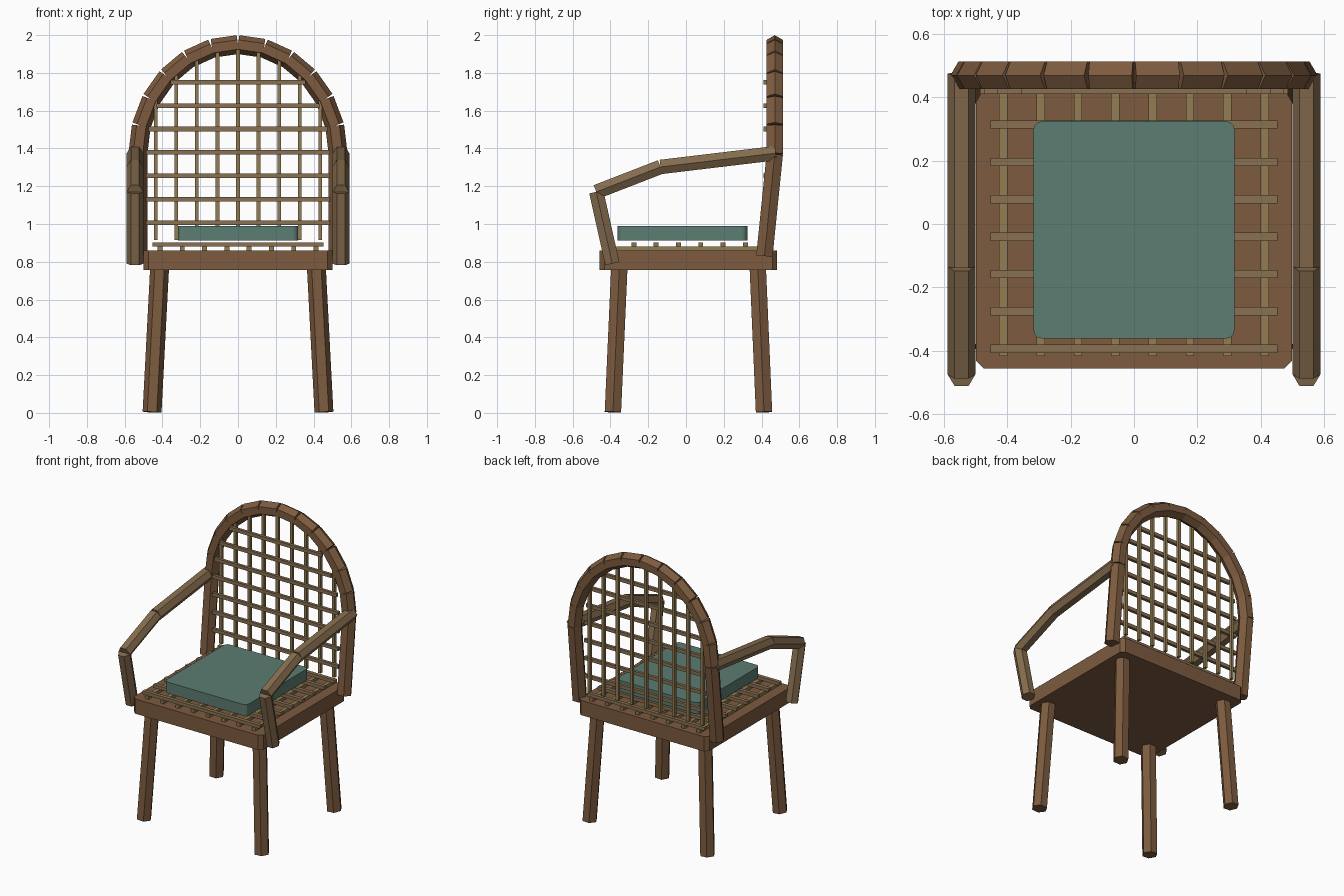
import bpy, bmesh, math
from mathutils import Vector

if "Cube" in bpy.data.objects:
    bpy.data.objects.remove(bpy.data.objects["Cube"])

Y_AXIS = Vector((0, 1, 0))


def material(name, rgb):
    m = bpy.data.materials.new(name)
    m.diffuse_color = (*rgb, 1)
    m.use_nodes = True
    m.node_tree.nodes["Principled BSDF"].inputs["Base Color"].default_value = m.diffuse_color
    return m


WOOD = material("dark_wood", (0.205, 0.105, 0.050))
ARM = material("arm_wood", (0.235, 0.150, 0.076))
CANE = material("cane", (0.29, 0.20, 0.085))
CANE_CROSS = material("cane_cross", (0.25, 0.165, 0.085))
CLOTH = material("cushion_cloth", (0.107, 0.205, 0.165))


def finish(name, bm, mat):
    bmesh.ops.recalc_face_normals(bm, faces=bm.faces)
    mesh = bpy.data.meshes.new(name)
    bm.to_mesh(mesh)
    bm.free()
    mesh.materials.append(mat)
    ob = bpy.data.objects.new(name, mesh)
    bpy.context.collection.objects.link(ob)
    return ob


def add_hex(bm, a, b, r):
    """Flat-ended six-sided bar from a to b, one edge pointing sideways."""
    a, b = Vector(a), Vector(b)
    d = (b - a).normalized()
    u = d.cross(Y_AXIS).normalized()
    v = d.cross(u)
    ring = [r * (u * math.cos(i * math.pi / 3) + v * math.sin(i * math.pi / 3)) for i in range(6)]
    lo = [bm.verts.new(a + p) for p in ring]
    hi = [bm.verts.new(b + p) for p in ring]
    bm.faces.new(lo)
    bm.faces.new(hi)
    for i in range(6):
        j = (i + 1) % 6
        bm.faces.new((lo[i], lo[j], hi[j], hi[i]))


def hex_path(name, points, r, mat):
    bm = bmesh.new()
    for a, b in zip(points, points[1:]):
        add_hex(bm, a, b, r)
    return finish(name, bm, mat)


def add_box(bm, lo, hi):
    lo, hi = Vector(lo), Vector(hi)
    verts = bmesh.ops.create_cube(bm, size=1)["verts"]
    for v in verts:
        v.co = (lo + hi) / 2 + v.co * (hi - lo)


def block(name, lo, hi, bevel, segments, mat):
    """Box whose upright corners are bevelled."""
    bm = bmesh.new()
    add_box(bm, lo, hi)
    upright = [e for e in bm.edges if abs(e.verts[0].co.z - e.verts[1].co.z) > 0.01]
    bmesh.ops.bevel(bm, geom=upright, offset=bevel, segments=segments, profile=0.5, affect='EDGES')
    return finish(name, bm, mat)


# Seat and cushion
block("seat", (-0.5, -0.457, 0.757), (0.5, 0.482, 0.86), 0.025, 1, WOOD)
block("cushion", (-0.318, -0.362, 0.912), (0.318, 0.325, 0.99), 0.028, 3, CLOTH)

# Legs, back posts and arms on both sides
for s, side in ((-1, "left"), (1, "right")):
    hex_path(f"front_leg_{side}", [(s * .455, -.387, .004), (s * .415, -.353, .77)], .05, WOOD)
    hex_path(f"back_leg_{side}", [(s * .455, .413, .004), (s * .415, .380, .77)], .05, WOOD)
    hex_path(f"back_post_{side}", [(s * .53, .415, .83), (s * .53, .47, 1.37)], .05, WOOD)
    hex_path(f"arm_{side}", [(s * .545, -.39, .79), (s * .545, -.475, 1.17),
                             (s * .545, -.135, 1.302), (s * .545, .475, 1.375)], .044, ARM)

# Arched back hoop of twelve straight bars
arch = []
for i in range(13):
    t = math.pi * i / 12
    arch.append((.53 * math.cos(t), .47, 1.37 + .58 * math.sin(t)))
hex_path("back_arch", arch, .05, WOOD)

# Back lattice: uprights behind, cross rods in front
bm = bmesh.new()
for i in range(-4, 5):
    x = .109 * i
    top = 1.37 + .56 * math.sqrt(1 - (x / .53) ** 2)
    add_box(bm, (x - .010, .43, .915), (x + .010, .45, top))
finish("back_lattice_uprights", bm, CANE)

bm = bmesh.new()
for i in range(7):
    z = 1.007 + .124 * i
    half = .487 * math.sqrt(1 - (max(z - 1.37, 0) / .56) ** 2)
    add_box(bm, (-half, .41, z - .012), (half, .43, z + .012))
finish("back_lattice_cross_rods", bm, CANE_CROSS)

# Seat lattice: lengthwise slats below, crosswise slats on top
long_bm, cross_bm = bmesh.new(), bmesh.new()
for i in range(8):
    p = .118 * (i - 3.5)
    add_box(long_bm, (p - .013, -.417, .86), (p + .013, .455, .882))
    add_box(cross_bm, (-.453, p + .006, .88), (.453, p + .032, .903))
finish("seat_lattice_lengthwise", long_bm, CANE)
finish("seat_lattice_crosswise", cross_bm, CANE_CROSS)
